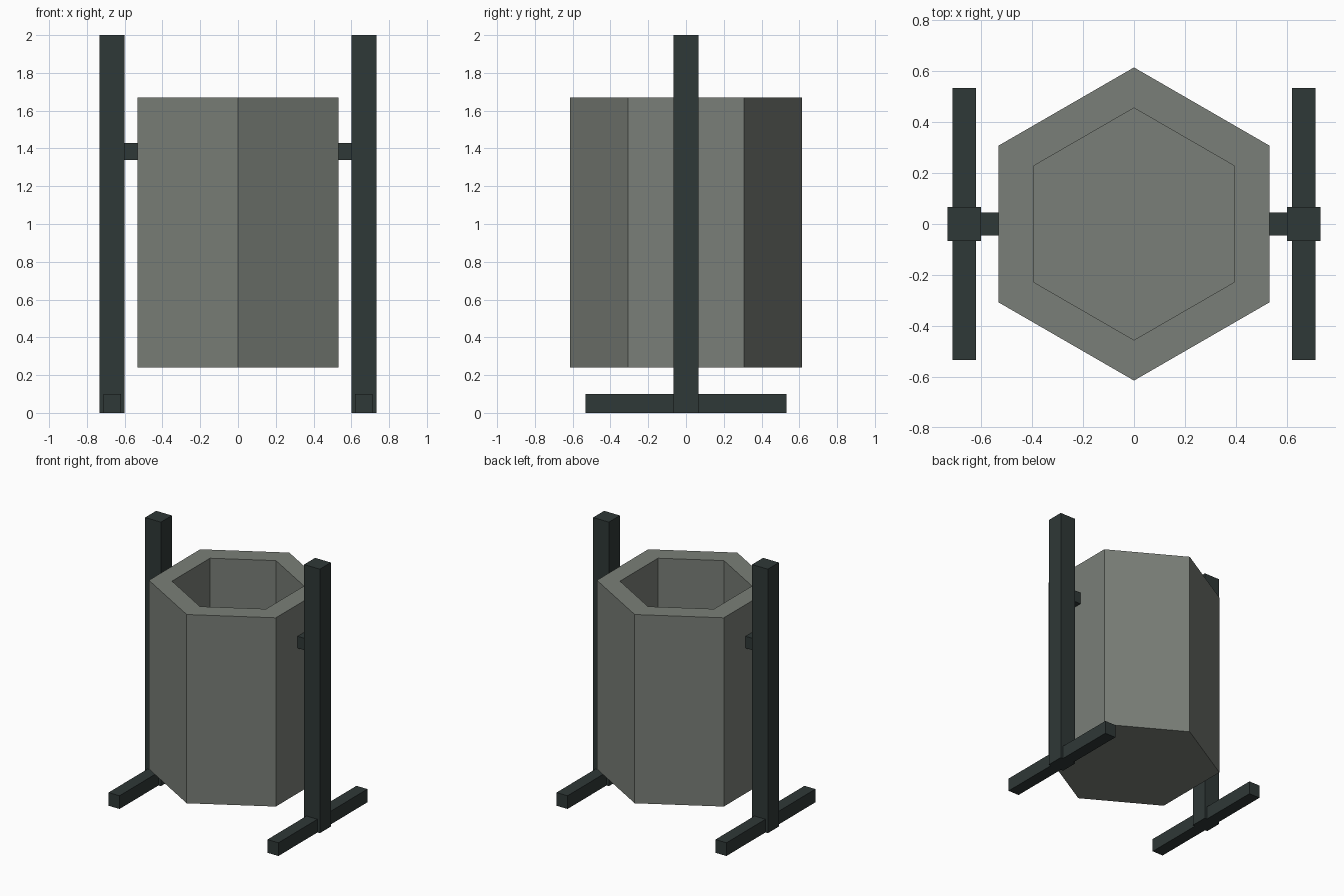
import bpy, bmesh, math

if "Cube" in bpy.data.objects:
    bpy.data.objects.remove(bpy.data.objects["Cube"])


def material(name, rgb):
    m = bpy.data.materials.new(name)
    lin = [((c / 255 + 0.055) / 1.055) ** 2.4 for c in rgb]
    m.diffuse_color = (*lin, 1)
    m.use_nodes = True
    m.node_tree.nodes["Principled BSDF"].inputs["Base Color"].default_value = m.diffuse_color
    return m


grey = material("stone grey", (122, 127, 120))
dark = material("dark metal", (47, 56, 55))


def finish(name, bm, mat):
    bmesh.ops.recalc_face_normals(bm, faces=bm.faces)
    mesh = bpy.data.meshes.new(name)
    bm.to_mesh(mesh)
    bm.free()
    mesh.materials.append(mat)
    ob = bpy.data.objects.new(name, mesh)
    bpy.context.collection.objects.link(ob)


def box(name, lo, hi, mat):
    bm = bmesh.new()
    bmesh.ops.create_cube(bm, size=1)
    for v in bm.verts:
        v.co = [(a + b) / 2 + c * (b - a) for a, b, c in zip(lo, hi, v.co)]
    finish(name, bm, mat)


# Hexagonal bin: outer wall, rim, inner wall and floor
profile = [(0.614, 0.24), (0.614, 1.67), (0.455, 1.67), (0.455, 0.40)]
bm = bmesh.new()
rings = []
for r, z in profile:
    angles = [math.pi / 2 + i * math.pi / 3 for i in range(6)]
    rings.append([bm.verts.new((r * math.cos(a), r * math.sin(a), z)) for a in angles])
for a, b in zip(rings, rings[1:]):
    for i in range(6):
        j = (i + 1) % 6
        bm.faces.new((a[i], a[j], b[j], b[i]))
bm.faces.new(rings[0])
bm.faces.new(rings[-1])
finish("bin_body", bm, grey)

# Stand on each side: post, foot and pivot
for side, s in (("left", -1), ("right", 1)):
    def part(name, x0, x1, y, z0, z1):
        xs = sorted((s * x0, s * x1))
        box(f"{side}_{name}", (xs[0], -y, z0), (xs[1], y, z1), dark)
    part("post", 0.60, 0.732, 0.066, 0, 2)
    part("foot", 0.62, 0.712, 0.533, 0, 0.10)
    part("pivot", 0.525, 0.605, 0.045, 1.34, 1.43)
